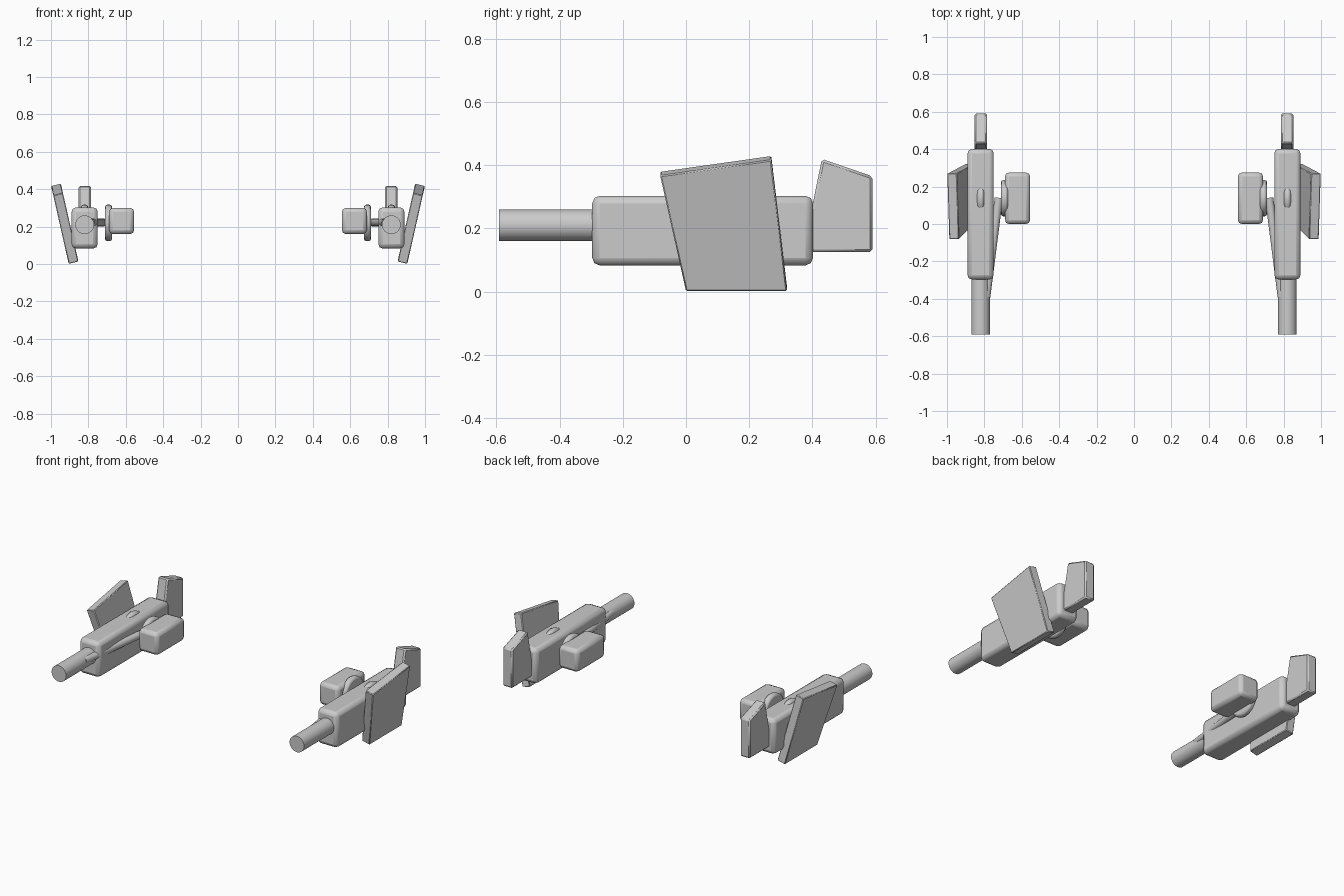
import bpy, bmesh, math
from mathutils import Vector

cube = bpy.data.objects.get("Cube")
if cube:
    bpy.data.objects.remove(cube)

grey = bpy.data.materials.new("light grey metal")
grey.use_nodes = True
grey.diffuse_color = (0.6, 0.6, 0.6, 1)
grey.node_tree.nodes["Principled BSDF"].inputs["Base Color"].default_value = (0.6, 0.6, 0.6, 1)


def finish(name, bm, bevel=0, segments=2):
    """Turn a bmesh on the +x side into a bevelled, mirrored, shaded part."""
    bmesh.ops.recalc_face_normals(bm, faces=bm.faces)
    mesh = bpy.data.meshes.new(name)
    bm.to_mesh(mesh)
    bm.free()
    mesh.materials.append(grey)
    ob = bpy.data.objects.new(name, mesh)
    bpy.context.collection.objects.link(ob)
    if bevel:
        mod = ob.modifiers.new("Bevel", "BEVEL")
        mod.width, mod.segments = bevel, segments
        mod.limit_method, mod.angle_limit = "ANGLE", math.radians(40)
    ob.modifiers.new("Mirror", "MIRROR").use_clip = False
    bpy.ops.object.select_all(action="DESELECT")
    ob.select_set(True)
    bpy.context.view_layer.objects.active = ob
    bpy.ops.object.shade_smooth_by_angle(angle=math.radians(35))
    return ob


def box(name, low, high, bevel):
    low, high = Vector(low), Vector(high)
    bm = bmesh.new()
    bmesh.ops.create_cube(bm, size=1)
    bmesh.ops.scale(bm, vec=high - low, verts=bm.verts)
    bmesh.ops.translate(bm, vec=(low + high) / 2, verts=bm.verts)
    finish(name, bm, bevel)


def rod(name, start, end, radius, bevel=0):
    start, end = Vector(start), Vector(end)
    axis = end - start
    bm = bmesh.new()
    bmesh.ops.create_cone(bm, cap_ends=True, segments=32, radius1=radius,
                          radius2=radius, depth=axis.length)
    bmesh.ops.rotate(bm, matrix=axis.to_track_quat("Z", "Y").to_matrix(), verts=bm.verts)
    bmesh.ops.translate(bm, vec=(start + end) / 2, verts=bm.verts)
    finish(name, bm, bevel)


def slab(name, outline, x, offset, bevel, lean=0):
    """Extrude a (y, z) outline by offset; lean tilts it outward with height."""
    bm = bmesh.new()
    face = bm.faces.new([bm.verts.new((x + lean * z, y, z)) for y, z in outline])
    extruded = bmesh.ops.extrude_face_region(bm, geom=[face])["geom"]
    bmesh.ops.translate(bm, vec=offset,
                        verts=[v for v in extruded if isinstance(v, bmesh.types.BMVert)])
    finish(name, bm, bevel, 1)


# Main housing and barrel
box("gun_body", (0.75, -0.297, 0.083), (0.89, 0.402, 0.303), 0.024)
rod("barrel", (0.82, -0.592, 0.21), (0.82, -0.25, 0.21), 0.05)

# Rear stock
slab("stock", [(0.37, 0.125), (0.59, 0.125), (0.59, 0.365), (0.43, 0.42)],
     0.785, (0.067, 0, 0), 0.008)

# Leaning armour plate on the outer side
slab("side_plate", [(0.0, 0.014), (0.32, 0.014), (0.27, 0.43), (-0.082, 0.38)],
     0.85, (0.052, 0, -0.013), 0.004, lean=0.226)

# Inner pod with its round mounts and diagonal brace
box("inner_pod", (0.555, 0.0, 0.16), (0.69, 0.275, 0.3), 0.022)
for label, x in (("pod_mount_disc", 0.692), ("body_mount_disc", 0.82)):
    rod(label, (x - 0.019, 0.138, 0.22), (x + 0.019, 0.138, 0.22), 0.097, 0.012)
rod("diagonal_brace", (0.79, -0.39, 0.222), (0.723, 0.14, 0.222), 0.022)
